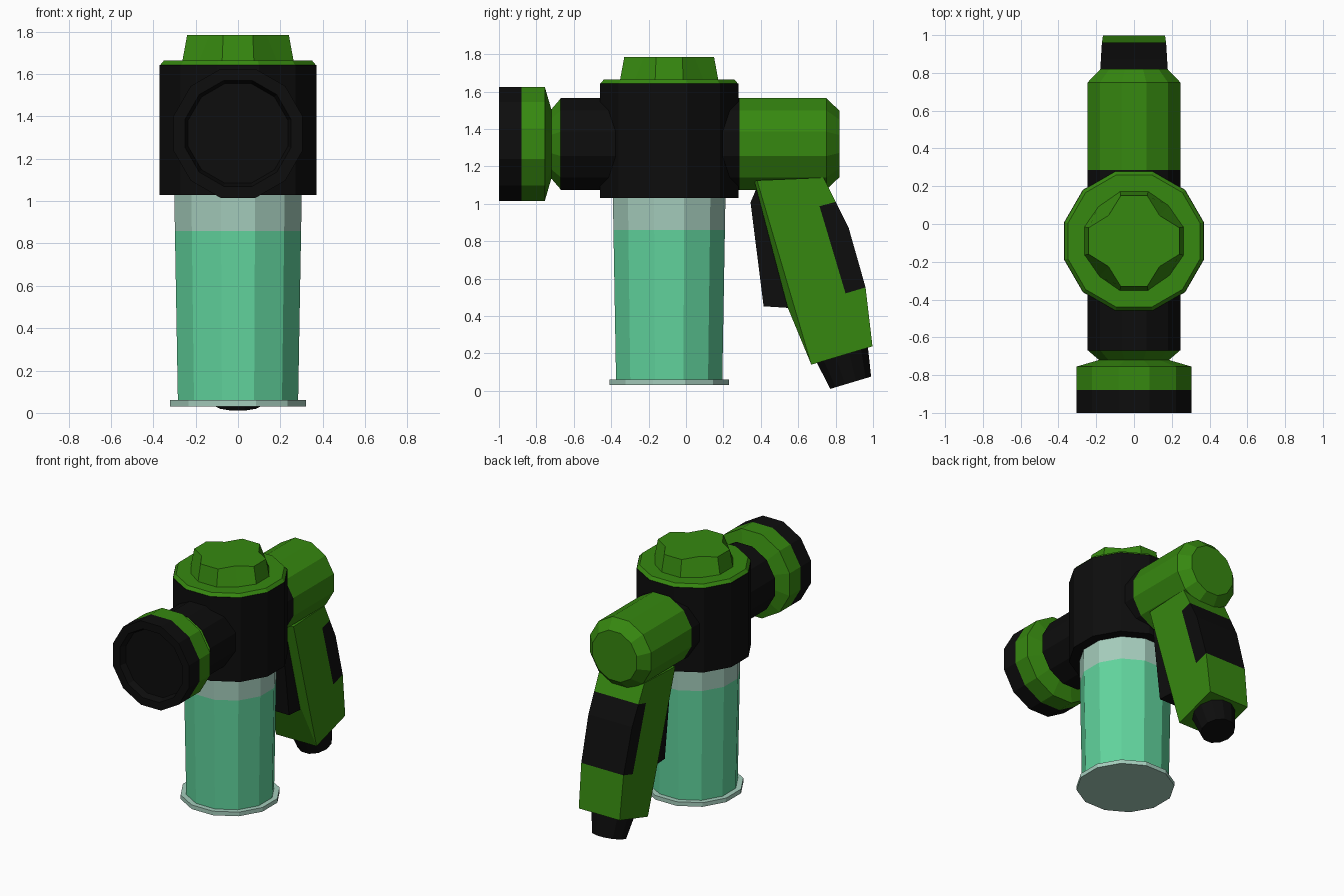
import bpy, bmesh, math
from mathutils import Matrix, Vector

if "Cube" in bpy.data.objects:
    bpy.data.objects.remove(bpy.data.objects["Cube"])


def material(name, rgb):
    m = bpy.data.materials.new(name)
    m.diffuse_color = (*rgb, 1.0)
    m.use_nodes = True
    m.node_tree.nodes["Principled BSDF"].inputs["Base Color"].default_value = m.diffuse_color
    return m


GREEN = material("leaf green", (0.037, 0.246, 0.005))
BLACK = material("matte black", (0.004, 0.004, 0.004))
TEAL = material("teal liquid", (0.120, 0.660, 0.340))
GLASS = material("pale glass", (0.376, 0.610, 0.503))


def finish(bm, name, mats):
    bmesh.ops.recalc_face_normals(bm, faces=bm.faces)
    me = bpy.data.meshes.new(name)
    bm.to_mesh(me)
    bm.free()
    for m in mats:
        me.materials.append(m)
    ob = bpy.data.objects.new(name, me)
    bpy.context.collection.objects.link(ob)
    return ob


def skin(bm, loops, bands):
    """Join rings of points with quads, close both ends."""
    rings = [[bm.verts.new(p) for p in loop] for loop in loops]
    n = len(rings[0])
    for i, (a, b) in enumerate(zip(rings, rings[1:])):
        for j in range(n):
            k = (j + 1) % n
            bm.faces.new((a[j], a[k], b[k], b[j])).material_index = bands[i]
    bm.faces.new(rings[0][::-1]).material_index = bands[0]
    bm.faces.new(rings[-1]).material_index = bands[-1]


def turned(name, profile, frame, mats, bands=None, sides=12):
    """Turned solid: profile of (position on axis, radius to the flats)."""
    bm = bmesh.new()
    loops = []
    for pos, flat in profile:
        r = flat / math.cos(math.pi / sides)
        loops.append([frame @ Vector((r * math.cos((j + 0.5) * math.tau / sides),
                                      r * math.sin((j + 0.5) * math.tau / sides), pos))
                      for j in range(sides)])
    skin(bm, loops, bands or [0] * (len(profile) - 1))
    return finish(bm, name, mats)


UP = Matrix.Translation((0, -0.09, 0))
ALONG_Y = Matrix.Translation((0, 0, 1.32)) @ Matrix.Rotation(-math.pi / 2, 4, 'X')

# Canister: bottom flange, liquid, empty glass
turned("canister_flange", [(0.03, 0.32), (0.06, 0.32)], UP, [GLASS])
turned("canister", [(0.06, 0.284), (0.86, 0.298), (1.04, 0.301)], UP, [TEAL, GLASS], [0, 1])

# Housing and lid
turned("housing", [(1.03, 0.37), (1.642, 0.37)], UP, [BLACK])
turned("lid", [(1.642, 0.368), (1.664, 0.35)], UP, [GREEN])


# Knob on the lid: four lobes with diagonal notches
def lobed(a, b, d, z):
    pts = []
    for q in range(4):
        rot = Matrix.Rotation(q * math.pi / 2, 4, 'Z')
        pts += [UP @ rot @ Vector(p) for p in ((a, -b, z), (a, b, z), (d, d, z))]
    return pts


bm = bmesh.new()
skin(bm, [lobed(0.263, 0.075, 0.186, 1.66), lobed(0.24, 0.07, 0.135, 1.785)], [0])
finish(bm, "lid_knob", [GREEN])

# Barrel: black front part, green rear part
turned("barrel_front", [(-0.67, 0.245), (0.285, 0.245)], ALONG_Y, [BLACK])
turned("barrel_rear", [(0.285, 0.245), (0.75, 0.245), (0.82, 0.178)], ALONG_Y, [GREEN])

# Front nozzle: waisted neck, green ring, black rim with a recess
turned("nozzle", [(-0.67, 0.243), (-0.72, 0.185), (-0.755, 0.305), (-0.88, 0.305),
                  (-1.0, 0.305), (-1.0, 0.25), (-0.95, 0.235)],
       ALONG_Y, [GREEN, BLACK], [0, 0, 0, 1, 1, 1])

# Handle: side outline with a black grip wrapped round the back
FRONT_TOP, FRONT_LOW = (0.38, 1.125), (0.67, 0.14)
TOP, A, B, C, D = (0.735, 1.14), (0.80, 1.01), (0.87, 0.87), (0.96, 0.553), (0.997, 0.238)
G1, G2 = (0.714, 0.987), (0.853, 0.521)
bm = bmesh.new()
sides = []
for s in (-1, 1):
    v = {p: bm.verts.new((s * (0.16 + 0.018 * p[1]), *p))
         for p in (FRONT_TOP, TOP, A, B, C, D, FRONT_LOW, G1, G2)}
    v["bulge_top"] = bm.verts.new((s * 0.13, 0.366, 1.12))
    v["bulge"] = bm.verts.new((s * 0.13, 0.543, 0.447))
    bm.faces.new([v[p] for p in (FRONT_TOP, TOP, A, G1, G2, C, D, FRONT_LOW)])
    bm.faces.new([v[p] for p in (A, B, C, G2, G1)]).material_index = 1
    bm.faces.new([v[p] for p in (FRONT_TOP, "bulge_top", "bulge", FRONT_LOW)])
    sides.append(v)
L, R = sides
loop = [FRONT_TOP, TOP, A, B, C, D, FRONT_LOW, "bulge", "bulge_top"]
for p, q in zip(loop, loop[1:] + loop[:1]):
    f = bm.faces.new((L[p], L[q], R[q], R[p]))
    f.material_index = 1 if p in (A, B) else 0
finish(bm, "handle", [GREEN, BLACK])

# Trigger in front of the handle
bm = bmesh.new()
outline = [(0.345, 1.008), (0.38, 1.09), (0.45, 1.0), (0.60, 0.44), (0.415, 0.452)]
skin(bm, [[(x, y, z) for y, z in outline] for x in (-0.12, 0.12)], [0])
finish(bm, "trigger", [BLACK])

# Tapered plug under the handle
axis = Vector((0, 0.287, -0.958))
plug = Matrix.Translation((0, 0.838, 0.185)) @ axis.to_track_quat('Z', 'Y').to_matrix().to_4x4()
turned("handle_plug", [(-0.02, 0.145), (0.148, 0.114)], plug, [BLACK])
